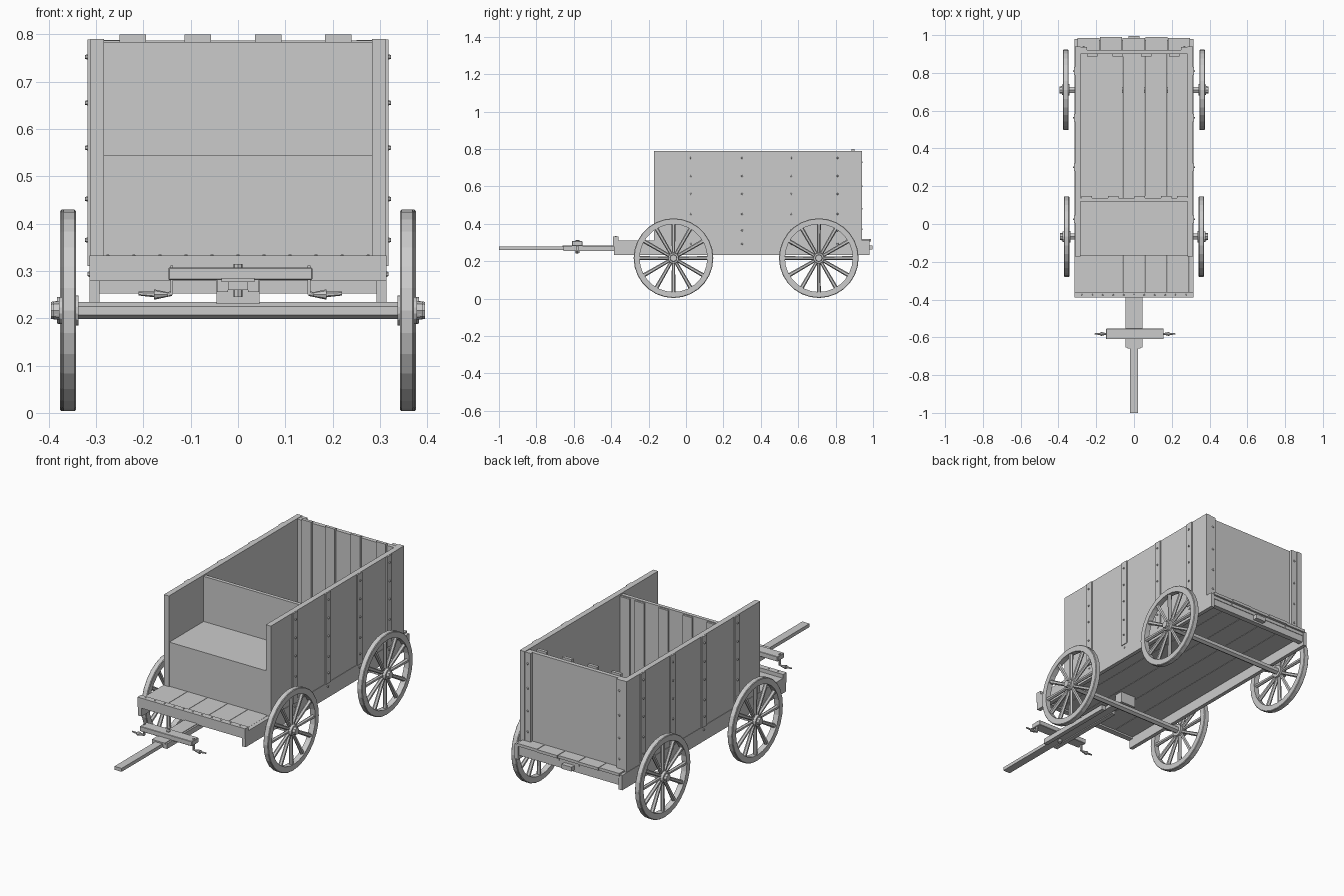
import bpy, bmesh, math
from mathutils import Matrix, Vector

if "Cube" in bpy.data.objects:
    bpy.data.objects.remove(bpy.data.objects["Cube"])


def finish(name, bm):
    bmesh.ops.recalc_face_normals(bm, faces=bm.faces[:])
    me = bpy.data.meshes.new(name)
    bm.to_mesh(me)
    bm.free()
    ob = bpy.data.objects.new(name, me)
    bpy.context.collection.objects.link(ob)
    return ob


def add_box(bm, x0, x1, y0, y1, z0, z1):
    m = Matrix.Translation(((x0 + x1) / 2, (y0 + y1) / 2, (z0 + z1) / 2))
    m = m @ Matrix.Diagonal((abs(x1 - x0), abs(y1 - y0), abs(z1 - z0), 1))
    bmesh.ops.create_cube(bm, size=1, matrix=m)


def boxes(name, items, bevel=0.0):
    bm = bmesh.new()
    for b in items:
        add_box(bm, *b)
    ob = finish(name, bm)
    if bevel:
        mod = ob.modifiers.new("bevel", 'BEVEL')
        mod.width = bevel
        mod.segments = 1
    return ob


def add_rod(bm, a, b, r1, r2, n=8):
    a, b = Vector(a), Vector(b)
    d = b - a
    m = Matrix.Translation((a + b) / 2) @ d.to_track_quat('Z', 'Y').to_matrix().to_4x4()
    bmesh.ops.create_cone(bm, cap_ends=True, segments=n, radius1=r1, radius2=r2,
                          depth=d.length, matrix=m)


def add_ring(bm, profile, n):
    # closed (x, radius) profile turned about the x axis
    rows = []
    for i in range(n):
        t = 2 * math.pi * i / n
        rows.append([bm.verts.new((x, r * math.cos(t), r * math.sin(t))) for x, r in profile])
    k = len(profile)
    for i in range(n):
        p, q = rows[i], rows[(i + 1) % n]
        for j in range(k):
            bm.faces.new((p[j], p[(j + 1) % k], q[(j + 1) % k], q[j]))


# wheels: rim, twelve spokes, hub and axle cap
def wheel(name, side, y, x):
    bm = bmesh.new()
    w, ro, ri, c = 0.0145, 0.213, 0.181, 0.003
    add_ring(bm, [(-w, ri), (-w, ro - c), (-w + c, ro), (w - c, ro), (w, ro - c), (w, ri)], 28)
    for i in range(12):
        t = 2 * math.pi * i / 12 + math.pi / 2
        d = Vector((0, math.cos(t), math.sin(t)))
        add_rod(bm, d * 0.02, d * 0.186, 0.0085, 0.011, 6)
    add_rod(bm, (-0.02, 0, 0), (0.021, 0, 0), 0.032, 0.028, 14)
    add_rod(bm, (0.02, 0, 0), (0.034, 0, 0), 0.02, 0.018, 8)
    for v in bm.verts:
        v.co = (side * (v.co.x + x), v.co.y + y, v.co.z + 0.2165)
    finish(name, bm)


for y, x, label in ((-0.067, 0.357, "front"), (0.71, 0.361, "rear")):
    for s, tag in ((-1, "left"), (1, "right")):
        wheel(f"{label}_{tag}_wheel", s, y, x)
    bm = bmesh.new()
    add_rod(bm, (-0.385, y, 0.216), (0.385, y, 0.216), 0.018, 0.018, 6)
    finish(f"{label}_axle", bm)

# chassis rails and floor
boxes("chassis_rails", [(s * 0.293, s * 0.314, -0.385, 0.98, 0.233, 0.312) for s in (-1, 1)])
fw = 0.588 / 5
boxes("floor_planks", [(-0.294 + i * fw, -0.294 + (i + 1) * fw - 0.002, -0.37, 0.975, 0.288, 0.312)
                       for i in range(5)])
boxes("front_board", [(-0.314, 0.314, -0.39, -0.36, 0.279, 0.332)])
boxes("rear_beam", [(-0.294, 0.294, 0.945, 0.972, 0.252, 0.29)])
boxes("rear_ledge_planks", [(-0.3 + i * 0.12, -0.183 + i * 0.12, 0.92,
                             0.985 + 0.004 * (i % 2), 0.305, 0.32) for i in range(5)])
boxes("rear_pin", [(-0.03, 0.03, 0.97, 0.996, 0.262, 0.285)])

# box walls
boxes("side_walls", [(s * 0.283, s * 0.312, -0.172, 0.94, 0.31, 0.79) for s in (-1, 1)])
boxes("tailgate", [(-0.284, 0.284, 0.9, 0.922, 0.31, 0.787)])
boxes("tailgate_battens", [(x - 0.028, x + 0.028, 0.886, 0.902, 0.312, 0.799)
                           for x in (-0.222, -0.085, 0.064, 0.212)])
boxes("tailgate_corner_posts", [(s * 0.25, s * 0.284, 0.92, 0.938, 0.312, 0.788) for s in (-1, 1)])

# driver seat with back rest
boxes("seat_front", [(-0.283, 0.283, -0.167, -0.145, 0.31, 0.532)])
boxes("seat", [(-0.283, 0.283, -0.168, 0.125, 0.53, 0.545)])
boxes("seat_back", [(-0.283, 0.283, 0.118, 0.137, 0.31, 0.783)])
boxes("seat_back_battens", [(x - 0.028, x + 0.028, 0.135, 0.147, 0.312, 0.778)
                            for x in (-0.25, -0.11, 0.03, 0.17, 0.255)])

# side straps with bolts
strap_y = (0.025, 0.3, 0.563, 0.81)
boxes("side_straps", [(s * 0.311, s * 0.318, y - 0.02, y + 0.02, 0.31, 0.789)
                      for s in (-1, 1) for y in strap_y])
bm = bmesh.new()
for s in (-1, 1):
    for y in strap_y:
        for z in (0.365, 0.452, 0.56, 0.655, 0.752):
            add_rod(bm, (s * 0.315, y, z), (s * 0.323, y, z), 0.0065, 0.004, 6)
        add_rod(bm, (s * 0.312, y, 0.293), (s * 0.318, y, 0.293), 0.0065, 0.004, 6)
    for z in (0.37, 0.48, 0.6, 0.73):
        add_rod(bm, (s * 0.267, 0.937, z), (s * 0.267, 0.943, z), 0.0065, 0.004, 6)
finish("strap_bolts", bm)
bm = bmesh.new()
for i in range(11):
    x = -0.275 + i * 0.055
    add_rod(bm, (x, -0.375, 0.33), (x, -0.375, 0.335), 0.005, 0.003, 6)
finish("front_board_nails", bm)

# draw pole with side cheeks
boxes("draw_pole", [(-0.021, 0.021, -1.0, -0.05, 0.26, 0.278)])
boxes("pole_cheeks", [(s * 0.021, s * 0.044, -0.655, -0.2, 0.255, 0.282) for s in (-1, 1)])
boxes("pole_plate", [(-0.035, 0.035, -0.66, -0.38, 0.276, 0.285)])
boxes("axle_bracket", [(-0.045, 0.045, -0.09, -0.045, 0.23, 0.29)])

# evener bar with end straps and hooks
boxes("evener_bar", [(-0.147, 0.157, -0.61, -0.553, 0.281, 0.307)], 0.002)
bm = bmesh.new()
add_rod(bm, (0, -0.58, 0.245), (0, -0.58, 0.314), 0.01, 0.01, 8)
for s in (-1, 1):
    c = 0.005
    add_box(bm, c + s * 0.142, c + s * 0.148, -0.588, -0.576, 0.25, 0.311)
    add_rod(bm, (c + s * 0.145, -0.582, 0.252), (c + s * 0.16, -0.582, 0.249), 0.005, 0.005, 6)
    add_rod(bm, (c + s * 0.15, -0.582, 0.25), (c + s * 0.182, -0.582, 0.25), 0.004, 0.011, 8)
    add_rod(bm, (c + s * 0.18, -0.582, 0.25), (c + s * 0.215, -0.582, 0.252), 0.006, 0.004, 6)
finish("evener_hooks", bm)
